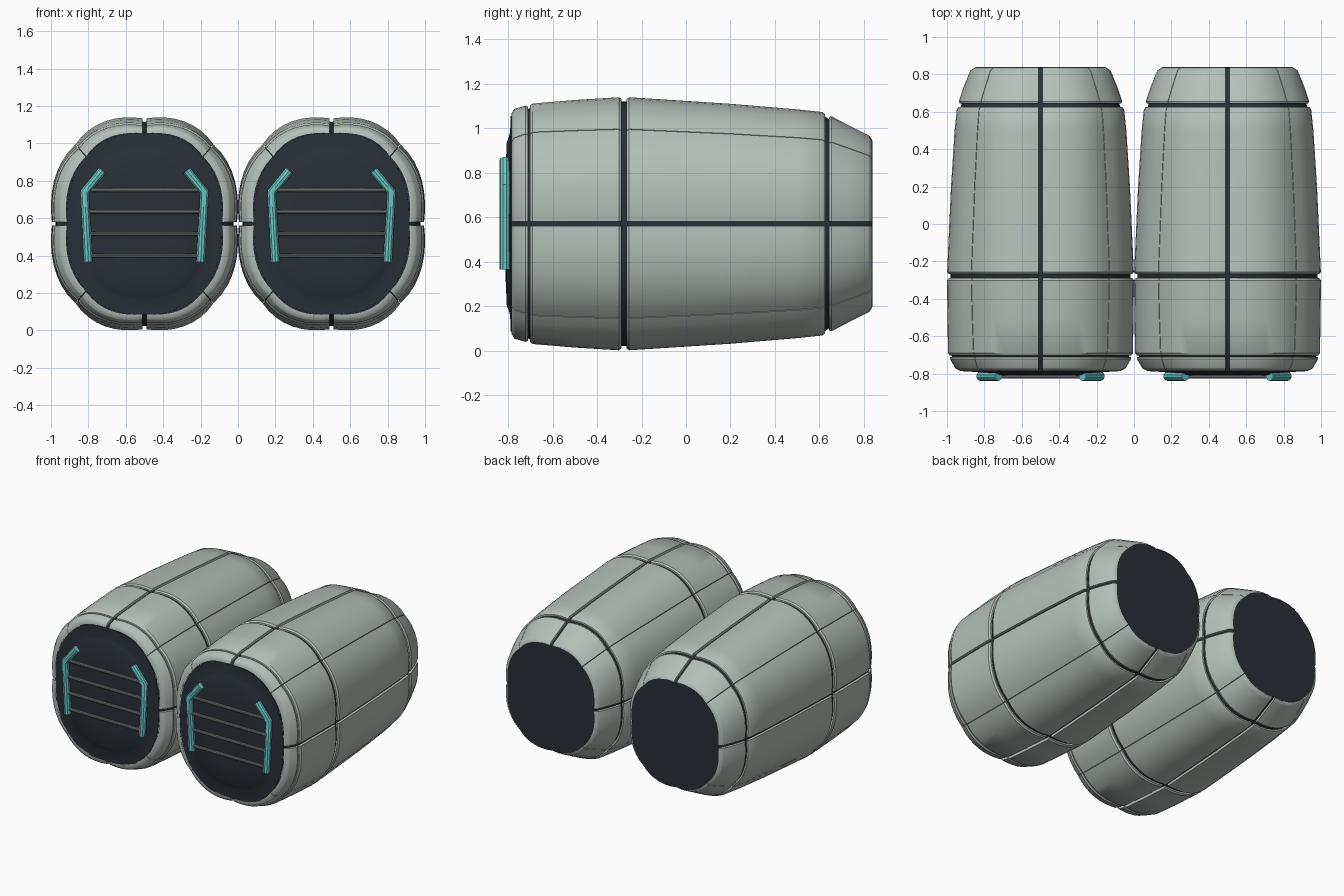
import bpy, bmesh, math

cube = bpy.data.objects.get("Cube")
if cube:
    bpy.data.objects.remove(cube)


def material(name, rgb):
    m = bpy.data.materials.new(name)
    m.use_nodes = True
    m.diffuse_color = (*rgb, 1)
    bsdf = m.node_tree.nodes["Principled BSDF"]
    bsdf.inputs["Base Color"].default_value = (*rgb, 1)
    bsdf.inputs["Roughness"].default_value = 0.6
    return m


SHELL = material("pale grey green", (0.46, 0.52, 0.48))
DARK = material("dark slate", (0.022, 0.029, 0.037))
TEAL = material("teal", (0.14, 0.58, 0.56))
BAR = material("mid grey", (0.19, 0.2, 0.2))

POD_X, MID_Z = 0.5, 0.57
DIAG = math.radians(49)
POWER, BULGE = 2.4, 0.025
# Panel boundaries around the section: (angle, half width of the gap)
SEAMS = [(0, 0.011), (DIAG, 0.0015), (math.pi / 2, 0.011), (math.pi - DIAG, 0.0015)]
SEAMS += [(a + math.pi, g) for a, g in SEAMS] + [(2 * math.pi, 0.011)]
# Shell bands front to back: (y, half width, half height)
BANDS = [
    [(-0.785, 0.435, 0.50), (-0.77, 0.452, 0.513), (-0.71, 0.487, 0.53)],
    [(-0.702, 0.49, 0.535), (-0.5, 0.493, 0.552), (-0.29, 0.495, 0.565)],
    [(-0.268, 0.495, 0.565), (0.2, 0.474, 0.535), (0.5, 0.455, 0.51), (0.625, 0.442, 0.497)],
    [(0.643, 0.437, 0.485), (0.73, 0.409, 0.44), (0.82, 0.372, 0.395), (0.836, 0.357, 0.385)],
]


def rim(station, angle, t, inset=0.0):
    """Point on the rounded section; t runs 0..1 across one bulged panel."""
    y, w, h = station
    c, s = math.cos(angle), math.sin(angle)
    r = (abs(c / w) ** POWER + abs(s / h) ** POWER) ** (-1 / POWER)
    r = r * (1 + BULGE * 4 * t * (1 - t)) - inset
    return (c * r, y, s * r)


def mesh_object(name, bm, mat, x, angle=35):
    bmesh.ops.recalc_face_normals(bm, faces=bm.faces[:])
    me = bpy.data.meshes.new(name)
    bm.to_mesh(me)
    bm.free()
    ob = bpy.data.objects.new(name, me)
    bpy.context.collection.objects.link(ob)
    finish(ob, mat, x, angle)


def finish(ob, mat, x, angle=35):
    ob.data.materials.clear()
    ob.data.materials.append(mat)
    ob.location = (x, 0, MID_Z)
    bpy.ops.object.select_all(action='DESELECT')
    ob.select_set(True)
    bpy.context.view_layer.objects.active = ob
    bpy.ops.object.shade_smooth_by_angle(angle=math.radians(angle))


def loft(bm, rows, closed=False):
    grid = [[bm.verts.new(p) for p in row] for row in rows]
    n = len(grid[0])
    for a, b in zip(grid, grid[1:]):
        for i in range(n if closed else n - 1):
            j = (i + 1) % n
            bm.faces.new((a[i], a[j], b[j], b[i]))
    return grid


def soften(band):
    """Add a small rolled edge and a skirt at both ends of a band."""
    def between(a, b, d):
        k = d / abs(b[0] - a[0])
        return tuple(p + (q - p) * k for p, q in zip(a, b))
    first, last = band[0], band[-1]
    return ([(first, 0.03), (first, 0.009), (between(first, band[1], 0.012), 0)]
            + [(s, 0) for s in band[1:-1]]
            + [(between(last, band[-2], 0.012), 0), (last, 0.009), (last, 0.03)])


def shell_panels(name, band, x):
    bm = bmesh.new()
    steps = 8
    for (a0, g0), (a1, g1) in zip(SEAMS, SEAMS[1:]):
        rows = []
        for station, inset in soften(band):
            size = (station[1] + station[2]) / 2
            start, end = a0 + g0 / size, a1 - g1 / size
            row = [rim(station, start, 0, 0.03)]
            for i in range(steps + 1):
                t = i / steps
                row.append(rim(station, start + (end - start) * t, t, inset))
            row.append(rim(station, end, 1, 0.03))
            rows.append(row)
        loft(bm, rows)
    mesh_object(name, bm, SHELL, x)


def full_ring(station, inset, steps=8, bulged=True):
    ring = []
    for (a0, _), (a1, _) in zip(SEAMS, SEAMS[1:]):
        for i in range(steps):
            t = i / steps
            ring.append(rim(station, a0 + (a1 - a0) * t, t if bulged else 0, inset))
    return ring


def dark_core(x):
    bm = bmesh.new()
    stations = [s for band in BANDS for s in band]
    rows = [full_ring(s, 0.02) for s in stations]
    end = stations[-1]
    rows.append(full_ring((0.839, end[1], end[2]), 0.01))
    grid = loft(bm, rows, closed=True)
    bm.faces.new(grid[0])
    bm.faces.new(grid[-1])
    mesh_object("inner_core", bm, DARK, x)


def face_plate(x):
    # Flat surround stepping up to a shallow raised disc
    steps = [(-0.77, 0.418, 0.488), (-0.788, 0.415, 0.485), (-0.791, 0.34, 0.41),
             (-0.796, 0.325, 0.393), (-0.806, 0.30, 0.365), (-0.811, 0.2, 0.25)]
    bm = bmesh.new()
    grid = loft(bm, [full_ring(s, 0, bulged=False) for s in steps], closed=True)
    bm.faces.new(grid[-1])
    mesh_object("front_plate", bm, DARK, x, 50)


def tube(name, points, radius, mat, x):
    cu = bpy.data.curves.new(name, 'CURVE')
    cu.dimensions = '3D'
    cu.bevel_depth = radius
    cu.bevel_resolution = 3
    cu.use_fill_caps = True
    sp = cu.splines.new('POLY')
    sp.points.add(len(points) - 1)
    for p, co in zip(sp.points, points):
        p.co = (*co, 1)
    ob = bpy.data.objects.new(name, cu)
    bpy.context.collection.objects.link(ob)
    bpy.ops.object.select_all(action='DESELECT')
    ob.select_set(True)
    bpy.context.view_layer.objects.active = ob
    bpy.ops.object.convert(target='MESH')
    finish(bpy.context.object, mat, x)


for side, x in (("left", POD_X), ("right", -POD_X)):
    dark_core(x)
    face_plate(x)
    for part, band in zip(("front_lip", "front_shell", "main_shell", "rear_shell"), BANDS):
        shell_panels(side + "_" + part, band, x)
    # Bent handles on both sides of the plate
    for m in (-1, 1):
        path = [(0.3 * m, -0.814, -0.205), (0.32 * m, -0.814, 0.17), (0.225 * m, -0.814, 0.285)]
        tube(side + "_handle", path, 0.025, TEAL, x)
    # Cross bars between the handles
    for i in range(4):
        z = -0.17 + 0.117 * i
        tube(side + "_cross_bar", [(-0.3, -0.815, z), (0.3, -0.815, z)], 0.012, BAR, x)
